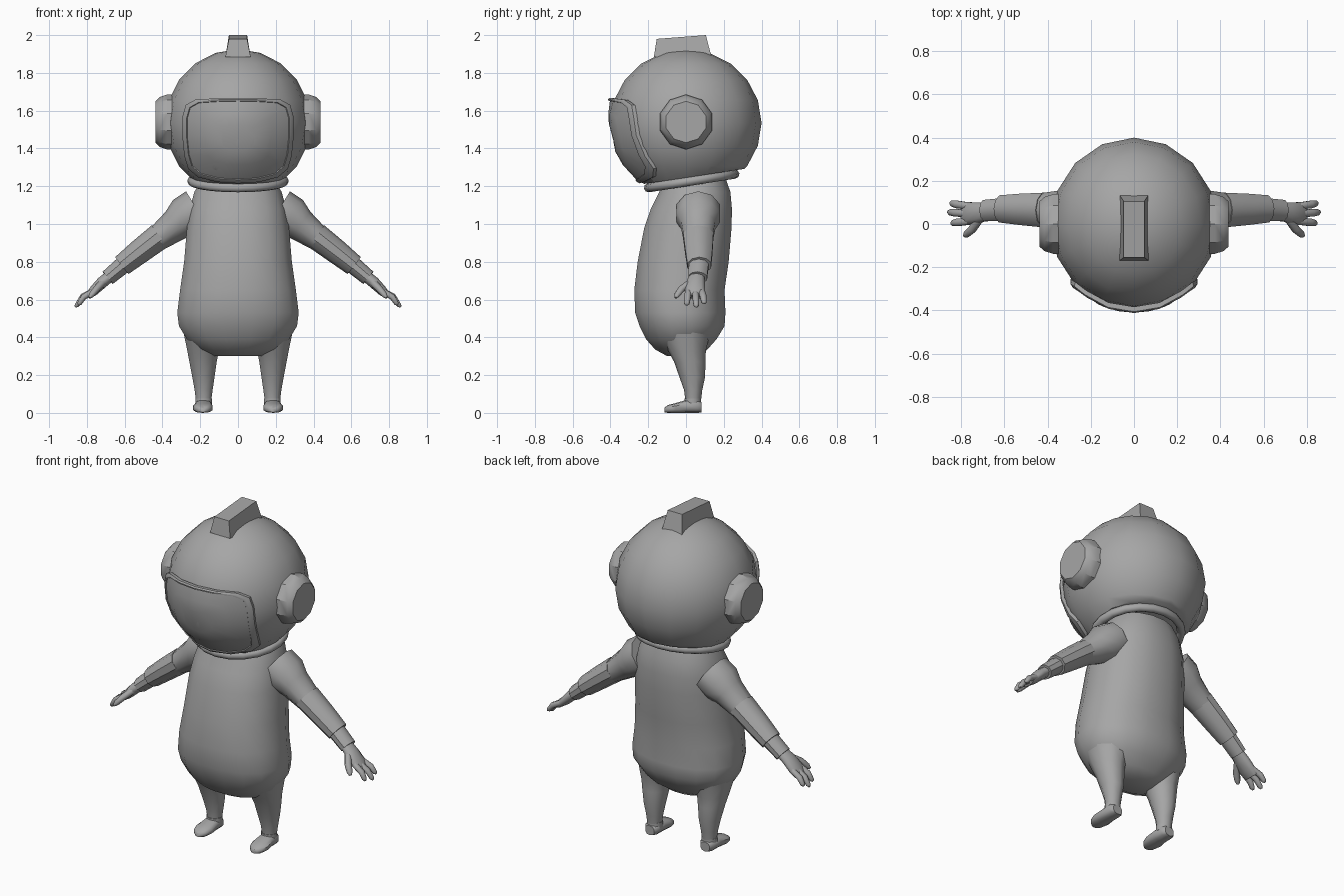
import bpy, bmesh, math
from mathutils import Vector, Matrix

grey = bpy.data.materials.new("mid grey")
grey.diffuse_color = (0.38, 0.38, 0.38, 1)


def finish(name, bm, angle=40, mirror=False, recalc=True):
    if recalc:
        bmesh.ops.recalc_face_normals(bm, faces=bm.faces)
    me = bpy.data.meshes.new(name)
    bm.to_mesh(me)
    bm.free()
    ob = bpy.data.objects.new(name, me)
    bpy.context.collection.objects.link(ob)
    me.materials.append(grey)
    bpy.ops.object.select_all(action='DESELECT')
    ob.select_set(True)
    bpy.context.view_layer.objects.active = ob
    bpy.ops.object.shade_smooth_by_angle(angle=math.radians(angle))
    if mirror:
        ob.modifiers.new("mirror", 'MIRROR').use_mirror_merge = False
    return ob


def skin(bm, rings):
    n = len(rings[0])
    for r0, r1 in zip(rings, rings[1:]):
        for i in range(n):
            j = (i + 1) % n
            bm.faces.new((r0[i], r0[j], r1[j], r1[i]))


def tube(name, pts, n=10, side=(0, 1, 0), axis=None, power=2.0, mirror=True, angle=40):
    """Loft of rings; each point is x, y, z, half width along side, other half width."""
    bm = bmesh.new()
    rings = []
    for k, p in enumerate(pts):
        a, b = pts[max(k - 1, 0)], pts[min(k + 1, len(pts) - 1)]
        t = Vector(axis) if axis else (Vector(b[:3]) - Vector(a[:3])).normalized()
        u = t.cross(Vector(side)).normalized()
        s = u.cross(t).normalized()
        ring = []
        for i in range(n):
            w = 2 * math.pi * (i + 0.5) / n
            c, d = math.cos(w), math.sin(w)
            c = math.copysign(abs(c) ** (2 / power), c)
            d = math.copysign(abs(d) ** (2 / power), d)
            ring.append(bm.verts.new(Vector(p[:3]) + s * c * p[3] + u * d * p[4]))
        rings.append(ring)
    skin(bm, rings)
    bm.faces.new(rings[0])
    bm.faces.new(rings[-1])
    return finish(name, bm, angle, mirror)


# Helmet: sphere cut off by a tilted plane at the neck
HX, HY, HZ, HC = 0.385, 0.4, 0.39, 1.535
bm = bmesh.new()
bmesh.ops.create_uvsphere(bm, u_segments=16, v_segments=10, radius=1)
bmesh.ops.transform(bm, verts=bm.verts,
                    matrix=Matrix.Translation((0, 0, HC)) @ Matrix.Diagonal((HX, HY, HZ, 1)))
cut = bmesh.ops.bisect_plane(bm, geom=bm.verts[:] + bm.edges[:] + bm.faces[:],
                             plane_co=(0, 0.03, 1.25), plane_no=(0, 0.15, -1), clear_outer=True)
bmesh.ops.holes_fill(bm, edges=[e for e in bm.edges if e.is_boundary], sides=0)
finish("helmet", bm)

# Neck ring, tilted like the helmet opening
bpy.ops.mesh.primitive_torus_add(major_segments=20, minor_segments=8, major_radius=0.245, minor_radius=0.024)
ring = bpy.context.object
ring.name = "neck_ring"
ring.location = (0, 0.03, 1.228)
ring.rotation_euler = (math.radians(9), 0, 0)
ring.scale = (1.0, 0.95, 1.0)
ring.data.materials.append(grey)
bpy.ops.object.shade_smooth_by_angle(angle=math.radians(50))

# Visor: outline wrapped on the helmet, with a raised rim
half = [(0.0, 1.668), (0.12, 1.665), (0.225, 1.658), (0.275, 1.63), (0.292, 1.57),
        (0.293, 1.47), (0.282, 1.36), (0.262, 1.295), (0.21, 1.25), (0.11, 1.225), (0.0, 1.218)]
outline = half + [(-x, z) for x, z in half[-2:0:-1]]
bm = bmesh.new()
rings = []
for t, swell in ((0.3, 1.015), (0.6, 1.015), (0.91, 1.015), (0.915, 1.035),
                 (0.95, 1.045), (0.99, 1.035), (1.0, 0.975)):
    ring = []
    for x, z in outline:
        x, z = x * t, 1.46 + (z - 1.46) * t
        y = -HY * math.sqrt(max(0.0, 1 - (x / HX) ** 2 - ((z - HC) / HZ) ** 2))
        y = y * swell - 0.1 * max(0, z - 1.5)
        ring.append(bm.verts.new((x * (1 + (swell - 1) * 0.5), y, HC + (z - HC) * (1 + (swell - 1) * 0.5))))
    rings.append(ring)
skin(bm, rings)
bm.faces.new(rings[0])
bmesh.ops.recalc_face_normals(bm, faces=bm.faces)
bm.normal_update()
if sum(f.normal.y * f.calc_area() for f in bm.faces) > 0:
    bmesh.ops.reverse_faces(bm, faces=bm.faces)
finish("visor", bm, 35, recalc=False)

# Crest block on top, tapered upwards
bm = bmesh.new()
bottom = [(-0.067, -0.17, 1.885), (0.067, -0.17, 1.885), (0.067, 0.135, 1.885), (-0.067, 0.135, 1.885)]
top = [(-0.048, -0.155, 1.98), (0.048, -0.155, 1.98), (0.048, 0.105, 2.0), (-0.048, 0.105, 2.0)]
rb, rt = [[bm.verts.new(c) for c in r] for r in (bottom, top)]
skin(bm, [rb, rt])
bm.faces.new(rb)
bm.faces.new(rt)
finish("crest", bm, 20)

# Ear caps
tube("ear_cap", [(0.30, 0, 1.54, 0.145, 0.145), (0.375, 0, 1.54, 0.145, 0.145),
                 (0.415, 0, 1.54, 0.132, 0.132), (0.438, 0, 1.54, 0.11, 0.11)],
     n=10, axis=(1, 0, 0), angle=30)

# Torso: height, front, back, half width
profile = [(1.25, -0.12, 0.21, 0.19), (1.17, -0.145, 0.238, 0.235), (1.08, -0.19, 0.247, 0.26),
           (0.98, -0.225, 0.245, 0.275), (0.8, -0.26, 0.23, 0.29), (0.65, -0.278, 0.208, 0.312),
           (0.53, -0.273, 0.213, 0.327), (0.46, -0.25, 0.208, 0.318), (0.39, -0.215, 0.165, 0.275),
           (0.335, -0.165, 0.115, 0.215), (0.3, -0.10, 0.07, 0.13)]
tube("torso", [(0, (f + b) / 2, z, w, (b - f) / 2) for z, f, b, w in profile],
     n=16, side=(1, 0, 0), axis=(0, 0, 1), power=2.25, mirror=False, angle=60)

# Legs, ankle cuffs and feet
tube("leg", [(0.175, -0.01, 0.43, 0.12, 0.14), (0.185, 0.005, 0.33, 0.088, 0.10),
             (0.185, 0.02, 0.27, 0.076, 0.083), (0.183, 0.033, 0.19, 0.062, 0.068),
             (0.182, 0.038, 0.12, 0.05, 0.048), (0.182, 0.038, 0.07, 0.043, 0.042)],
     side=(1, 0, 0), axis=(0, 0, 1), angle=60)
tube("ankle_cuff", [(0.182, 0.036, 0.04, 0.046, 0.044), (0.182, 0.036, 0.075, 0.046, 0.044)],
     side=(1, 0, 0), axis=(0, 0, 1))
tube("foot", [(0.184, 0.082, 0.03, 0.03, 0.028), (0.184, 0.06, 0.035, 0.046, 0.035),
              (0.184, 0.0, 0.034, 0.047, 0.034), (0.186, -0.055, 0.026, 0.054, 0.026),
              (0.186, -0.095, 0.021, 0.042, 0.021), (0.186, -0.115, 0.015, 0.02, 0.012)],
     side=(1, 0, 0), axis=(0, -1, 0), power=2.6, angle=50)

# Sleeves, stepping down to the wrist
tube("upper_sleeve", [(0.215, 0.065, 1.075, 0.12, 0.115), (0.28, 0.065, 1.035, 0.12, 0.112),
                      (0.33, 0.065, 0.995, 0.095, 0.088), (0.43, 0.065, 0.92, 0.08, 0.066)])
tube("lower_sleeve", [(0.413, 0.065, 0.937, 0.084, 0.071), (0.52, 0.068, 0.855, 0.076, 0.065),
                      (0.615, 0.07, 0.78, 0.066, 0.057)])
tube("wrist_cuff", [(0.6, 0.068, 0.79, 0.055, 0.047), (0.69, 0.062, 0.715, 0.052, 0.042)])

# Hands with three fingers and a thumb
tube("palm", [(0.67, 0.06, 0.73, 0.04, 0.03), (0.72, 0.052, 0.69, 0.05, 0.031),
              (0.765, 0.048, 0.645, 0.056, 0.026), (0.795, 0.047, 0.615, 0.048, 0.016)], angle=60)
for name, y0, tip in (("outer_finger", 0.083, (0.852, 0.097, 0.58)),
                      ("middle_finger", 0.048, (0.862, 0.055, 0.562)),
                      ("inner_finger", 0.013, (0.847, 0.003, 0.572))):
    a, b = Vector((0.765, y0, 0.645)), Vector(tip)
    mid = a.lerp(b, 0.55) + Vector((0.008, 0, 0.008))
    near = a.lerp(b, 0.9)
    tube(name, [(*a, 0.018, 0.017), (*mid, 0.019, 0.017), (*near, 0.015, 0.013), (*b, 0.007, 0.006)],
         n=8, angle=60)
tube("thumb", [(0.715, 0.025, 0.69, 0.02, 0.02), (0.75, -0.025, 0.655, 0.02, 0.018),
               (0.775, -0.047, 0.625, 0.017, 0.015), (0.786, -0.055, 0.61, 0.008, 0.007)],
     n=8, side=(0.5, 0.8, 0), angle=60)
